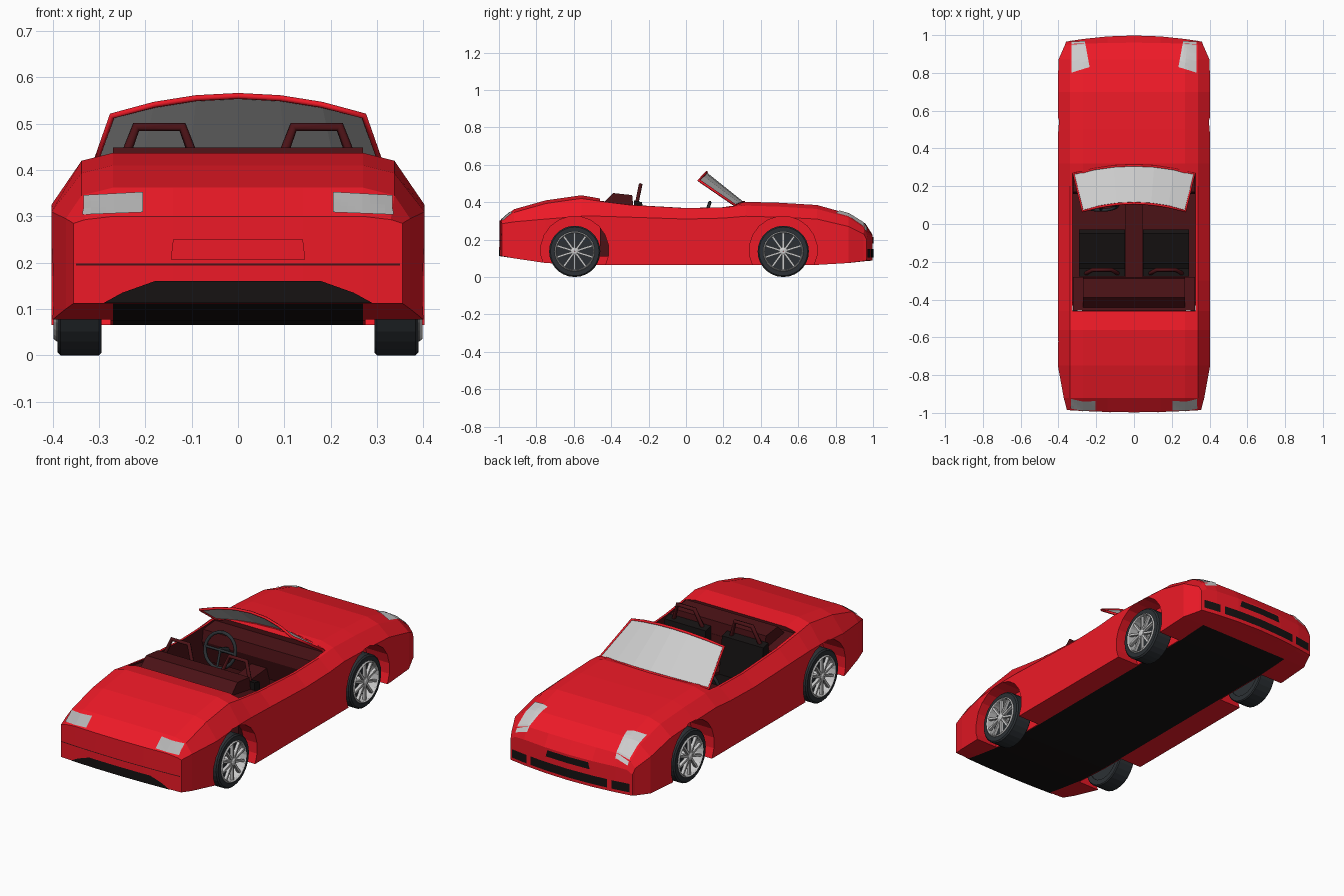
import bpy, bmesh, math
from mathutils import Vector, Matrix
from mathutils.bvhtree import BVHTree

if "Cube" in bpy.data.objects:
    bpy.data.objects.remove(bpy.data.objects["Cube"])


def material(name, rgb):
    m = bpy.data.materials.new(name)
    m.diffuse_color = (*rgb, 1)
    m.use_nodes = True
    m.node_tree.nodes["Principled BSDF"].inputs["Base Color"].default_value = m.diffuse_color
    return m


RED = material("red_paint", (0.85, 0.01, 0.02))
MAROON = material("dark_red_trim", (0.07, 0.006, 0.008))
BLACK = material("black_trim", (0.008, 0.006, 0.006))
RUBBER = material("rubber", (0.025, 0.03, 0.035))
LAMP = material("tail_lamp_grey", (0.45, 0.45, 0.45))


def add(name, bm, *mats):
    bmesh.ops.recalc_face_normals(bm, faces=bm.faces)
    me = bpy.data.meshes.new(name)
    bm.to_mesh(me)
    ob = bpy.data.objects.new(name, me)
    bpy.context.collection.objects.link(ob)
    for m in mats:
        me.materials.append(m)
    return ob


def prism(name, profile, x0, x1, mat):
    """Side profile (y, z) extruded across x."""
    bm = bmesh.new()
    f = bm.faces.new([bm.verts.new((x0, y, z)) for y, z in profile])
    ext = bmesh.ops.extrude_face_region(bm, geom=[f])["geom"]
    bmesh.ops.translate(bm, vec=(x1 - x0, 0, 0),
                        verts=[v for v in ext if isinstance(v, bmesh.types.BMVert)])
    return add(name, bm, mat)


def tube(name, pts, r, mat, cyclic=False):
    cu = bpy.data.curves.new(name, "CURVE")
    cu.dimensions = "3D"
    cu.bevel_depth, cu.bevel_resolution, cu.use_fill_caps = r, 1, True
    sp = cu.splines.new("POLY")
    sp.points.add(len(pts) - 1)
    for p, c in zip(sp.points, pts):
        p.co = (*c, 1)
    sp.use_cyclic_u = cyclic
    ob = bpy.data.objects.new(name, cu)
    bpy.context.collection.objects.link(ob)
    cu.materials.append(mat)
    return ob


def lathe(bm, profile, n):
    """Closed (x, r) profile turned around the x axis."""
    rings = [[bm.verts.new((x, r * math.cos(a), r * math.sin(a))) for x, r in profile]
             for a in (2 * math.pi * i / n for i in range(n))]
    k = len(profile)
    for i in range(n):
        a, b = rings[i], rings[(i + 1) % n]
        for j in range(k):
            bm.faces.new((a[j], a[(j + 1) % k], b[(j + 1) % k], b[j]))


def surface(name, fn, nu, nv, *mats):
    """Open grid of fn(u, v), u and v in 0..1."""
    bm = bmesh.new()
    g = [[bm.verts.new(fn(i / nu, j / nv)) for j in range(nv + 1)] for i in range(nu + 1)]
    for i in range(nu):
        for j in range(nv):
            bm.faces.new((g[i][j], g[i + 1][j], g[i + 1][j + 1], g[i][j + 1]))
    return add(name, bm, *mats)


# Body: lofted sections (y, half width, bottom z, waist z, shoulder z, deck z, centre bulge in y)
stations = [
    (-.985, .355, .112, .285, .293, .300, -.012),
    (-.92, .372, .10, .295, .345, .362, 0),
    (-.75, .403, .075, .31, .393, .410, 0),
    (-.56, .403, .065, .325, .42, .437, 0),
    (-.46, .403, .065, .325, .405, .420, 0),
    (-.30, .403, .065, .32, .385, .392, 0),
    (0, .403, .065, .31, .368, .372, 0),
    (.20, .403, .065, .315, .372, .378, 0),
    (.32, .403, .065, .325, .382, .402, 0),
    (.50, .403, .065, .32, .376, .397, 0),
    (.70, .403, .065, .31, .364, .385, 0),
    (.87, .400, .075, .27, .318, .338, 0),
    (.95, .365, .085, .23, .262, .285, .01),
    (.965, .36, .088, .20, .22, .225, .033),
]
bm = bmesh.new()
loops = []
for y, w, zb, zm, zs, zt, bulge in stations:
    half = [(0, zb), (.14, zb), (.27, zb), (w, zb), (w, zm), (.338 if w > .36 else .33, zs),
            (.27, zt), (.14, zt), (0, zt)]
    ring = half + [(-x, z) for x, z in half[-2:0:-1]]
    loops.append([bm.verts.new((x, y + bulge * (1 - (x / w) ** 2), z)) for x, z in ring])
n = 16
for k in range(len(loops) - 1):
    for i in range(n):
        f = bm.faces.new((loops[k][i], loops[k][(i + 1) % n],
                          loops[k + 1][(i + 1) % n], loops[k + 1][i]))
        f.material_index = 1 if i in (0, 1, 14, 15) and stations[k][0] < .85 else 0
for L in (loops[0], loops[-1]):
    for ids in ((0, 1, 7, 8), (1, 2, 6, 7), (2, 3, 4, 5, 6)):
        bm.faces.new([L[i] for i in ids])
        bm.faces.new([L[-i % n] for i in ids])
bm.normal_update()
skin = BVHTree.FromBMesh(bm)
body = add("body", bm, RED, BLACK, MAROON)


def cut(cutter):
    cutter.hide_render = True
    cutter.hide_set(True)
    m = body.modifiers.new(cutter.name, "BOOLEAN")
    m.operation, m.solver, m.object = "DIFFERENCE", "EXACT", cutter
    m.material_mode = "TRANSFER"


# Cockpit opening and wheel wells
cut(prism("cockpit_cutter", [(-.46, .11), (.27, .11), (.27, .6), (-.46, .6)], -.325, .325, MAROON))
AXLES = (-.595, .52)
for y in AXLES:
    for s in (-1, 1):
        ring = [(y + .182 * math.cos(a), .143 + .182 * math.sin(a))
                for a in (2 * math.pi * (i + .5) / 20 for i in range(20))]
        cut(prism("wheel_well_cutter", ring, s * .275, s * .5, RED))


# Lamps, grilles and trim laid on the body skin
def drape(name, quad, axis, mat=None, off=.004):
    a, b, c, d = (Vector(q) for q in quad)
    way = {"top": Vector((0, 0, -1)), "tail": Vector((0, 1, 0)), "nose": Vector((0, -1, 0))}[axis]

    def fn(u, v):
        p = a.lerp(b, u).lerp(d.lerp(c, u), v)
        p = Vector((p.x, p.y, 0)) if axis == "top" else Vector((p.x, 0, p.y))
        hit, nor, _, _ = skin.ray_cast(p - way * 3, way)
        if nor.dot(way) > 0:
            nor = -nor
        return hit + nor * off
    return surface(name, fn, 8, 6, *([mat] if mat else []))


for s in (-1, 1):
    def m(*pts):
        return [(s * x, q) for x, q in pts]
    drape("headlight", m((.33, .80), (.33, .962), (.26, .965), (.235, .83)), "top")
    drape("tail_light", m((.205, .306), (.333, .301), (.333, .343), (.205, .35)), "tail", LAMP)
    drape("side_intake", m((.25, .105), (.345, .105), (.345, .15), (.25, .15)), "nose", BLACK)
    drape("diffuser_side", m((.18, .113), (.29, .113), (.25, .135), (.18, .16)), "tail", BLACK)
drape("diffuser", [(-.18, .113), (.18, .113), (.18, .16), (-.18, .16)], "tail", BLACK)
drape("lower_grille", [(-.225, .105), (.225, .105), (.225, .15), (-.225, .15)], "nose", BLACK)
drape("upper_grille", [(-.13, .18), (.13, .18), (.12, .215), (-.12, .215)], "nose", BLACK)
drape("bumper_seam", [(-.35, .194), (.35, .194), (.35, .198), (-.35, .198)], "tail", MAROON, .002)
drape("plate_panel", [(-.145, .207), (.145, .207), (.14, .25), (-.14, .25)], "tail", RED)


# Windshield glass and its red frame
def glass(u, v):
    t = 2 * u - 1
    c = 1 - t * t
    low = Vector((.32 * t, .265 + .045 * c, .382 + .018 * c))
    high = Vector((.272 * t, .068 + .042 * c, .517 + .043 * c))
    return low.lerp(high, v)


surface("windshield", glass, 6, 1)
edge = [glass(i / 6, 1) for i in range(7)] + [glass(i / 6, 0) for i in range(6, -1, -1)]
tube("windshield_frame", edge, .007, RED, True)

# Cabin: shelf, tunnel, dashboard
prism("rear_shelf_base", [(-.459, .111), (-.28, .111), (-.28, .37), (-.459, .40)], -.324, .324, MAROON)
prism("rear_shelf", [(-.459, .38), (-.28, .36), (-.288, .438), (-.39, .449)], -.27, .27, MAROON)
prism("tunnel", [(-.28, .111), (.2, .111), (.2, .25), (-.28, .21)], -.045, .045, MAROON)
prism("dashboard", [(.269, .16), (.2, .18), (.16, .30), (.17, .36), (.269, .37)], -.324, .324, MAROON)

# Seats with open headrest hoops
for s in (-1, 1):
    c = s * .17
    prism("seat", [(-.279, .111), (-.04, .111), (-.03, .21), (-.05, .225), (-.21, .205),
                   (-.235, .40), (-.279, .41)], c - .122, c + .122, BLACK)
    tube("headrest", [(c + dx, y, z) for dx, y, z in (
        (-.085, -.262, .40), (-.05, -.243, .493), (.05, -.243, .493), (.085, -.262, .40))],
        .011, MAROON)

# Steering wheel
hub = Vector((-.175, .10, .315))
tilt = Matrix.Rotation(math.radians(-18), 3, "X")


def rim_point(a, r=.088):
    return hub + tilt @ Vector((r * math.cos(a), 0, r * math.sin(a)))


tube("steering_rim", [rim_point(2 * math.pi * i / 20) for i in range(20)], .009, RUBBER, True)
for a in (0, math.pi, -math.pi / 2):
    tube("steering_spoke", [hub, rim_point(a)], .007, RUBBER)
tube("steering_column", [hub, hub + Vector((0, .1, -.035))], .015, RUBBER)

# Wheels: tyre, dark barrel, rim and ten spokes
bm = bmesh.new()
lathe(bm, [(.295, .105), (.295, .132), (.30, .137), (.383, .137), (.39, .130), (.39, .105)], 28)
tyre = add("tyre", bm, RUBBER)
bm = bmesh.new()
lathe(bm, [(.30, .001), (.30, .108), (.345, .108), (.345, .001)], 28)
barrel = add("wheel_barrel", bm, RUBBER)
bm = bmesh.new()
lathe(bm, [(.34, .098), (.34, .107), (.392, .107), (.398, .102), (.392, .098)], 28)
lathe(bm, [(.34, .001), (.34, .02), (.392, .02), (.397, .012), (.397, .001)], 10)
for i in range(10):
    mat = (Matrix.Rotation(2 * math.pi * i / 10, 4, "X") @ Matrix.Translation((.382, 0, .058))
           @ Matrix.Diagonal((.016, .011, .084, 1)))
    bmesh.ops.create_cube(bm, size=1, matrix=mat)
rim = add("wheel_rim", bm)
for part in (tyre, barrel, rim):
    spots = [(y, r) for y in AXLES for r in (0, math.pi)]
    for i, (y, r) in enumerate(spots):
        ob = part if i == 0 else part.copy()
        if i:
            bpy.context.collection.objects.link(ob)
        ob.location = (0, y, .137)
        ob.rotation_euler.z = r
